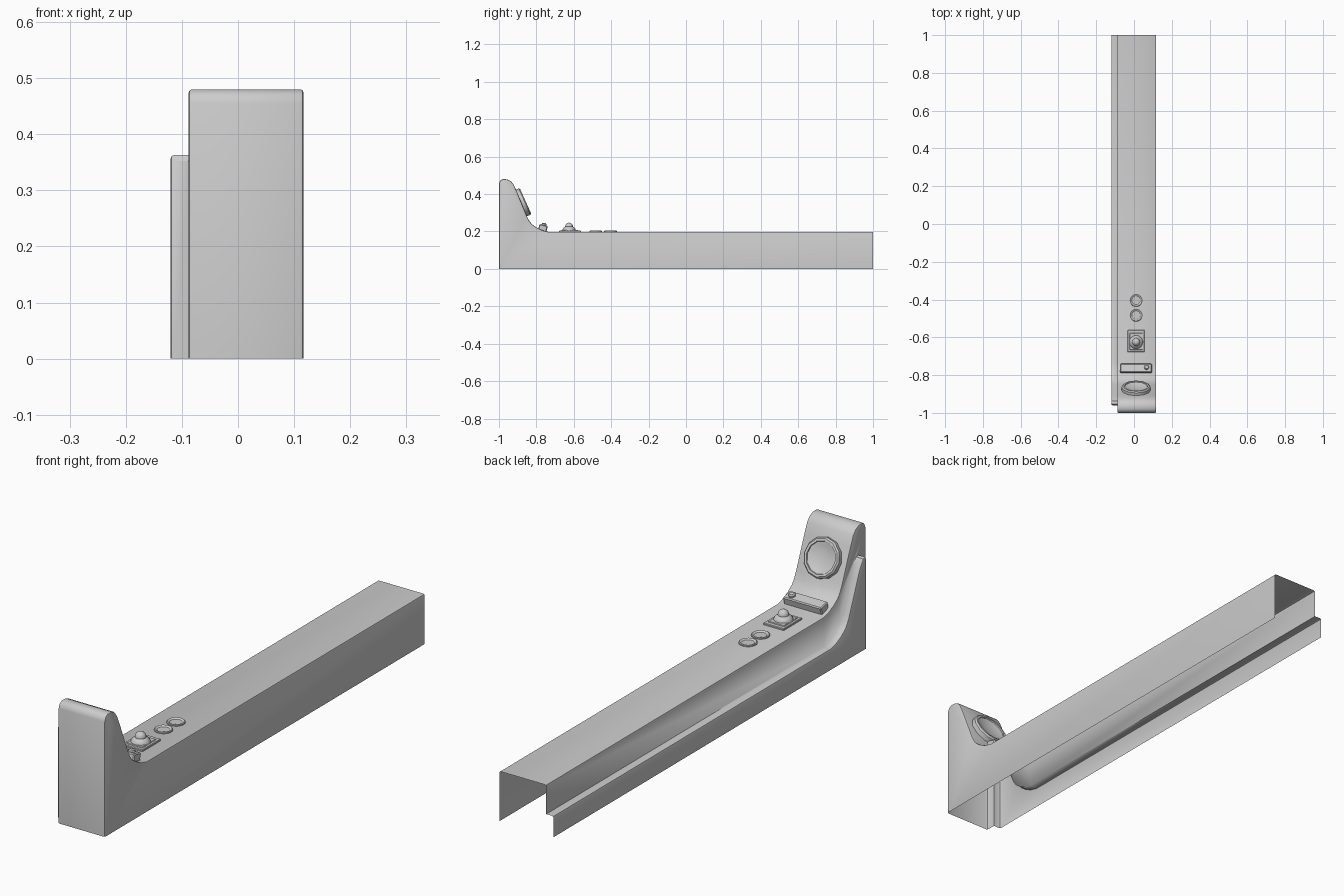
import bpy, bmesh, math
from mathutils import Matrix

if "Cube" in bpy.data.objects:
    bpy.data.objects.remove(bpy.data.objects["Cube"])

CX = 0.011  # centre line of the controls


def link(name, bm, angle=35):
    me = bpy.data.meshes.new(name)
    bm.to_mesh(me)
    bm.free()
    ob = bpy.data.objects.new(name, me)
    bpy.context.collection.objects.link(ob)
    bpy.ops.object.select_all(action='DESELECT')
    bpy.context.view_layer.objects.active = ob
    ob.select_set(True)
    bpy.ops.object.shade_smooth_by_angle(angle=math.radians(angle))
    return ob


def prism(name, pts, x0, x1, bev):
    """Side profile (y, z) extruded along x with rounded rims."""
    bm = bmesh.new()
    face = bm.faces.new([bm.verts.new((x0, y, z)) for y, z in pts])
    ext = bmesh.ops.extrude_face_region(bm, geom=[face])
    bmesh.ops.translate(bm, vec=(x1 - x0, 0, 0),
                        verts=[g for g in ext['geom'] if isinstance(g, bmesh.types.BMVert)])
    bmesh.ops.recalc_face_normals(bm, faces=bm.faces)
    rims = [e for e in bm.edges if abs(e.verts[0].co.x - e.verts[1].co.x) < 1e-6]
    bmesh.ops.bevel(bm, geom=rims, offset=bev, segments=2, profile=0.5, affect='EDGES')
    return link(name, bm)


def lathe(name, prof, n, loc, tilt=0):
    """Revolve (radius, height) points about a tilted axis."""
    bm = bmesh.new()
    vs = [bm.verts.new((r, 0, z)) for r, z in prof]
    es = [bm.edges.new(p) for p in zip(vs, vs[1:])]
    bmesh.ops.spin(bm, geom=vs + es, cent=(0, 0, 0), axis=(0, 0, 1),
                   angle=2 * math.pi, steps=n)
    bmesh.ops.remove_doubles(bm, verts=bm.verts, dist=1e-5)
    bmesh.ops.recalc_face_normals(bm, faces=bm.faces)
    bm.transform(Matrix.Translation(loc) @ Matrix.Rotation(-math.radians(tilt), 4, 'X'))
    return link(name, bm)


def box(name, size, loc, bev, tilt=0):
    bm = bmesh.new()
    bmesh.ops.create_cube(bm, size=1)
    bm.transform(Matrix.Diagonal((*size, 1)))
    bmesh.ops.bevel(bm, geom=bm.edges[:], offset=bev, segments=1, affect='EDGES')
    bm.transform(Matrix.Translation(loc) @ Matrix.Rotation(-math.radians(tilt), 4, 'X'))
    return link(name, bm, 20)


# Console shell: raised front sweeping down to a long low body, with a side ledge
sweep = [(-0.922, 0.452), (-0.905, 0.415), (-0.852, 0.285), (-0.84, 0.26),
         (-0.825, 0.24), (-0.80, 0.222), (-0.77, 0.207), (-0.735, 0.198)]
body = [(-1, -0.1), (-1, 0.455), (-0.994, 0.471), (-0.98, 0.48), (-0.957, 0.479),
        (-0.937, 0.47)] + sweep + [(1.1, 0.198), (1.1, -0.1)]
ledge = [(-0.96, -0.15), (-0.96, 0.352), (-0.952, 0.363), (-0.938, 0.361)]
ledge += [(y, z - 0.115) for y, z in sweep] + [(1.15, 0.083), (1.15, -0.15)]

shell = prism("console_shell", body, -0.088, 0.117, 0.006)
side = prism("side_ledge_helper", ledge, -0.12, 0.0, 0.006)
side.hide_render = True
mod = shell.modifiers.new("join_ledge", 'BOOLEAN')
mod.operation, mod.solver, mod.object = 'UNION', 'EXACT', side
bpy.context.view_layer.objects.active = shell
bpy.ops.object.modifier_move_to_index(modifier=mod.name, index=0)
bpy.ops.object.modifier_apply(modifier=mod.name)
bpy.data.objects.remove(side)

# Cut the shell open at the bottom and the back end
bm = bmesh.new()
bm.from_mesh(shell.data)
for co, no in (((0, 0, 0), (0, 0, -1)), ((0, 1, 0), (0, 1, 0))):
    bmesh.ops.bisect_plane(bm, geom=bm.verts[:] + bm.edges[:] + bm.faces[:],
                           plane_co=co, plane_no=no, clear_outer=True)
bm.to_mesh(shell.data)
bm.free()

# Round dial on the sloping face: faceted rim and smooth dished face
tilt = 66
dial = (CX, -0.885, 0.35)
lathe("dial_rim", [(0.07, -0.004), (0.077, 0.004), (0.077, 0.024), (0.071, 0.03),
                   (0.062, 0.03), (0.06, 0.022)], 12, dial, tilt)
lathe("dial_face", [(0.062, 0.026), (0.057, 0.025), (0.045, 0.021), (0.025, 0.017),
                    (0, 0.016)], 32, dial, tilt)

# Switch bar with a small push button
box("switch_bar", (0.168, 0.046, 0.04), (CX, -0.766, 0.215), 0.004, 14)
lathe("bar_button", [(0.013, 0), (0.013, 0.009), (0.009, 0.013), (0, 0.014)],
      16, (0.067, -0.76, 0.232), 14)

# Joystick: two plates, skirt and ball
box("joystick_plate", (0.09, 0.116, 0.012), (CX, -0.62, 0.199), 0.002)
box("joystick_inner_plate", (0.07, 0.088, 0.012), (CX, -0.622, 0.202), 0.002)
lathe("joystick_skirt", [(0.036, 0.0), (0.035, 0.006), (0.03, 0.013), (0.022, 0.019),
                         (0.014, 0.022), (0, 0.022)], 20, (CX, -0.625, 0.206))
lathe("joystick_ball", [(0.021 * math.cos(a), 0.021 * math.sin(a)) for a in
                        [math.radians(-40 + 130 * i / 8) for i in range(9)]],
      20, (CX, -0.625, 0.226))

# Two round flat buttons with raised rings
for i, y in enumerate((-0.482, -0.404)):
    lathe(f"round_button_{i + 1}", [(0.034, -0.002), (0.034, 0.004), (0.031, 0.006),
                                    (0.027, 0.005), (0.023, 0.0015), (0, 0.001)],
          24, (CX, y, 0.198))
